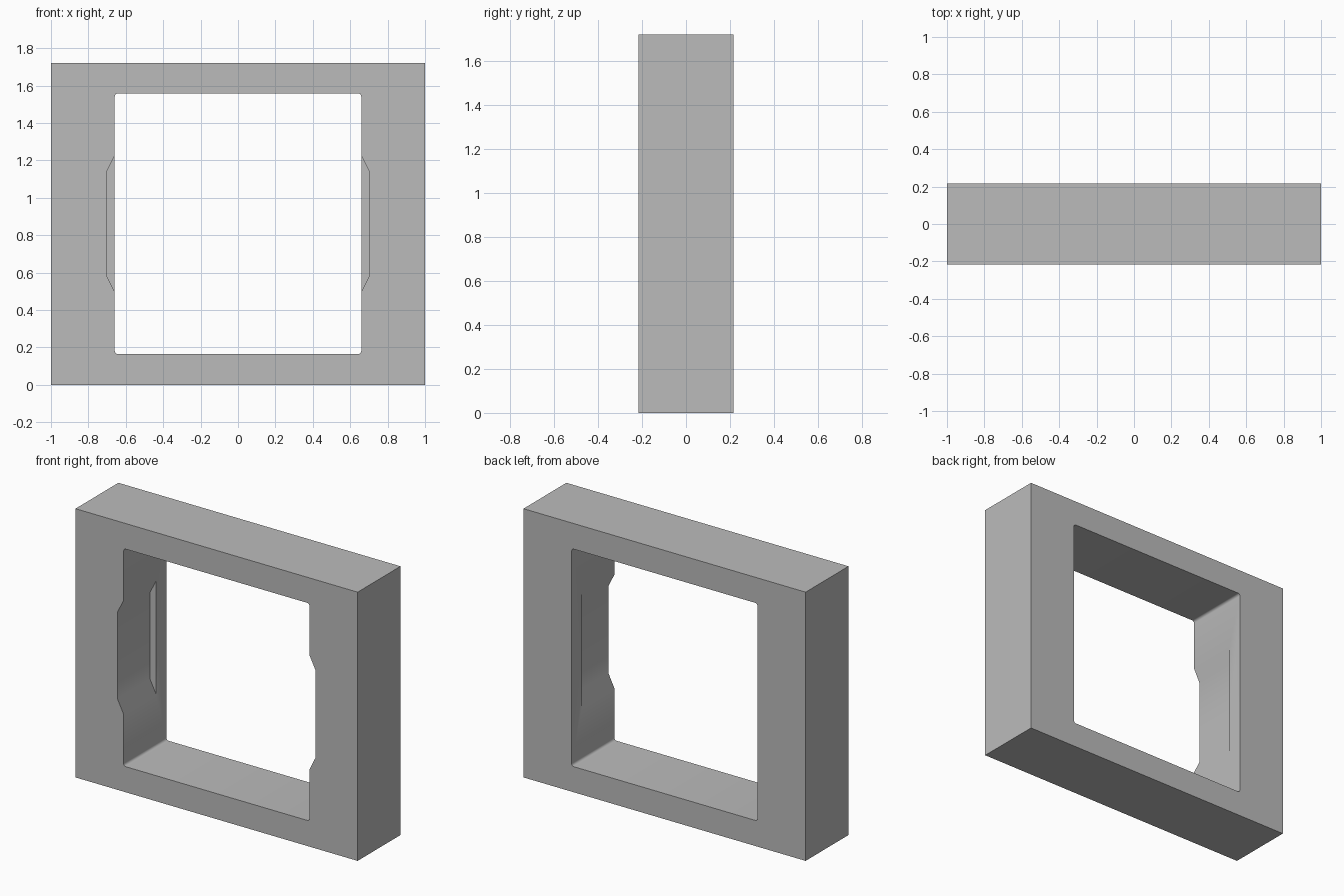
import bpy, bmesh, math

if "Cube" in bpy.data.objects:
    bpy.data.objects.remove(bpy.data.objects["Cube"])

W, D, H = 1.0, 0.217, 1.722      # half width, half depth, height
MID = H / 2

grey = bpy.data.materials.new("plain grey")
grey.diffuse_color = (0.5, 0.5, 0.5, 1)
grey.use_nodes = True
grey.node_tree.nodes["Principled BSDF"].inputs["Base Color"].default_value = grey.diffuse_color


def prism(name, outline, y0, y1):
    """Extrude an x-z outline from y0 to y1."""
    bm = bmesh.new()
    face = bm.faces.new([bm.verts.new((x, y0, z)) for x, z in outline])
    out = bmesh.ops.extrude_face_region(bm, geom=[face])
    verts = [g for g in out["geom"] if isinstance(g, bmesh.types.BMVert)]
    bmesh.ops.translate(bm, verts=verts, vec=(0, y1 - y0, 0))
    bmesh.ops.recalc_face_normals(bm, faces=bm.faces)
    mesh = bpy.data.meshes.new(name)
    bm.to_mesh(mesh)
    bm.free()
    mesh.materials.append(grey)
    ob = bpy.data.objects.new(name, mesh)
    bpy.context.collection.objects.link(ob)
    return ob


def rounded_rect(hw, hh, r, steps=4):
    pts = []
    for i, (sx, sz) in enumerate([(1, 1), (-1, 1), (-1, -1), (1, -1)]):
        for k in range(steps + 1):
            a = math.pi / 2 * (i + k / steps)
            pts.append((sx * (hw - r) + r * math.cos(a),
                        MID + sz * (hh - r) + r * math.sin(a)))
    return pts


# Outer block
frame = prism("frame", [(-W, 0), (W, 0), (W, H), (-W, H)], -D, D)

# Through opening with small rounded corners
opening = prism("opening_cutter", rounded_rect(0.659, 0.697, 0.016), -1, 1)

# Tapered finger recesses in both jambs, open at the front
recess = prism("recess_cutter",
               [(-0.615, MID - 0.453), (0.615, MID - 0.453), (0.703, MID - 0.277),
                (0.703, MID + 0.277), (0.615, MID + 0.453), (-0.615, MID + 0.453),
                (-0.703, MID + 0.277), (-0.703, MID - 0.277)], -1, 0.113)

for cutter in (opening, recess):
    mod = frame.modifiers.new(cutter.name, "BOOLEAN")
    mod.operation = "DIFFERENCE"
    mod.solver = "EXACT"
    mod.object = cutter
    cutter.hide_render = True
    cutter.hide_set(True)

# Apply the cuts and smooth only the rounded corners
bpy.context.view_layer.objects.active = frame
frame.select_set(True)
for mod in list(frame.modifiers):
    bpy.ops.object.modifier_apply(modifier=mod.name)
for cutter in (opening, recess):
    bpy.data.objects.remove(cutter)
bpy.ops.object.shade_smooth_by_angle(angle=math.radians(30))
